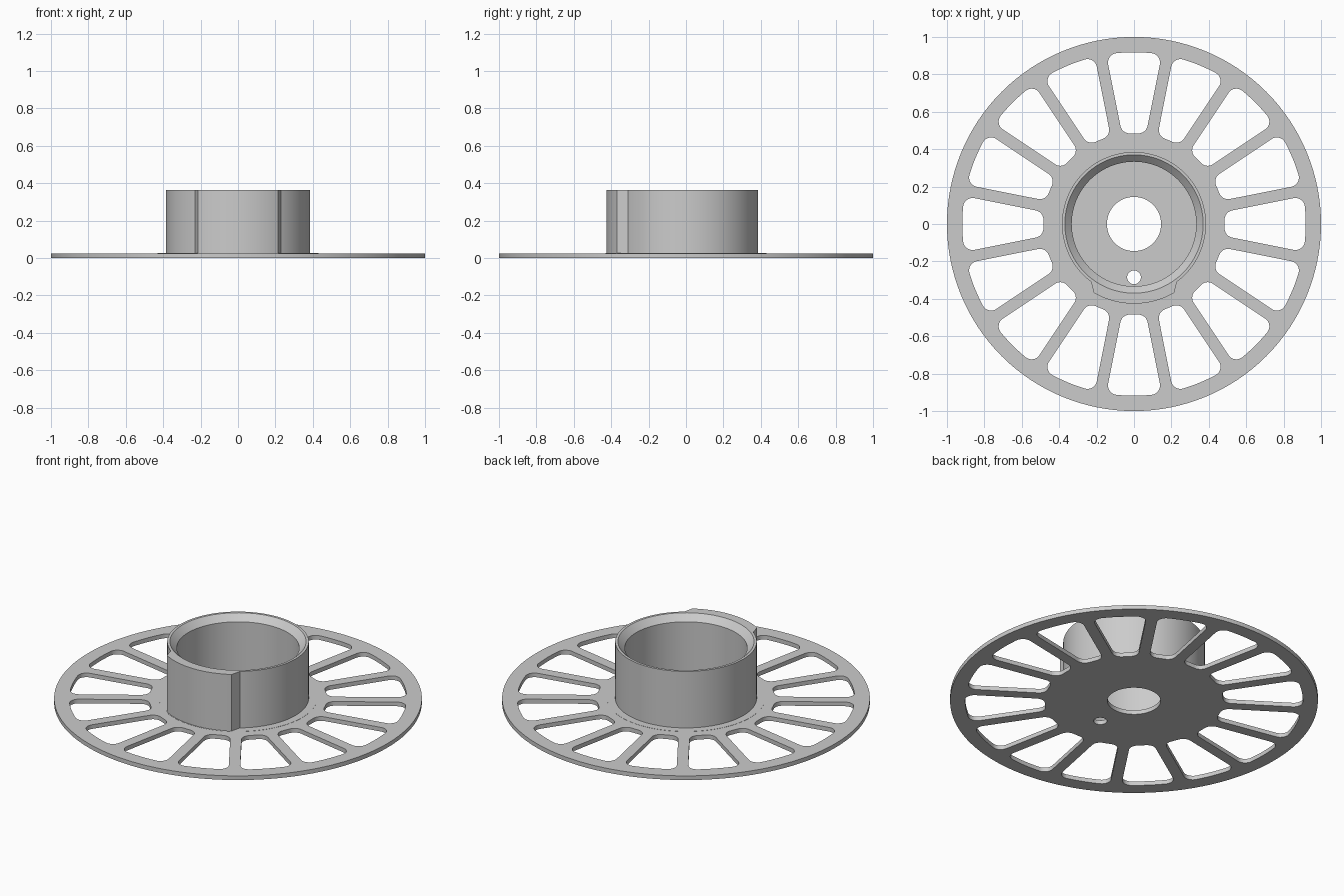
import bpy, bmesh
from math import sin, cos, asin, pi, radians

cube = bpy.data.objects.get("Cube")
if cube:
    bpy.data.objects.remove(cube, do_unlink=True)

grey = bpy.data.materials.new("light_grey")
grey.use_nodes = True
grey.diffuse_color = (0.6, 0.6, 0.6, 1)
grey.node_tree.nodes["Principled BSDF"].inputs["Base Color"].default_value = (0.6, 0.6, 0.6, 1)


def arc(radius, start, end, steps, centre=(0, 0)):
    """Points along an arc, both ends included."""
    angles = [start + (end - start) * i / steps for i in range(steps + 1)]
    return [(centre[0] + radius * cos(a), centre[1] + radius * sin(a)) for a in angles]


def circle(radius, steps, centre=(0, 0)):
    return arc(radius, 0, 2 * pi, steps, centre)[:-1]


def finish(name, bm):
    """Turn a bmesh into a smooth-shaded object with sharp edges."""
    bmesh.ops.remove_doubles(bm, verts=bm.verts, dist=0.0001)
    bmesh.ops.recalc_face_normals(bm, faces=bm.faces)
    mesh = bpy.data.meshes.new(name)
    bm.to_mesh(mesh)
    bm.free()
    mesh.materials.clear()
    mesh.materials.append(grey)
    obj = bpy.data.objects.new(name, mesh)
    bpy.context.collection.objects.link(obj)
    bpy.ops.object.select_all(action='DESELECT')
    obj.select_set(True)
    bpy.context.view_layer.objects.active = obj
    bpy.ops.object.shade_smooth_by_angle(angle=radians(30))
    return obj


def extrude_outlines(name, outlines, low, high):
    """Fill outlines (inner ones become holes) and extrude them from low to high."""
    curve = bpy.data.curves.new(name + "_outline", 'CURVE')
    curve.dimensions = '2D'
    curve.fill_mode = 'BOTH'
    curve.extrude = (high - low) / 2
    for points in outlines:
        spline = curve.splines.new('POLY')
        spline.points.add(len(points) - 1)
        for p, (x, y) in zip(spline.points, points):
            p.co = (x, y, 0, 1)
        spline.use_cyclic_u = True
    helper = bpy.data.objects.new(name + "_outline", curve)
    bpy.context.collection.objects.link(helper)
    graph = bpy.context.evaluated_depsgraph_get()
    mesh = bpy.data.meshes.new_from_object(helper.evaluated_get(graph))
    bm = bmesh.new()
    bm.from_mesh(mesh)
    bpy.data.objects.remove(helper, do_unlink=True)
    bpy.data.curves.remove(curve)
    bpy.data.meshes.remove(mesh)
    bmesh.ops.translate(bm, verts=bm.verts, vec=(0, 0, (low + high) / 2))
    return finish(name, bm)


def lathe(name, profile, steps):
    """Spin a closed (radius, z) profile around the z axis."""
    bm = bmesh.new()
    rings = [[bm.verts.new((r * cos(2 * pi * i / steps), r * sin(2 * pi * i / steps), z))
              for r, z in profile] for i in range(steps)]
    n = len(profile)
    for i in range(steps):
        a, b = rings[i], rings[(i + 1) % steps]
        for j in range(n):
            k = (j + 1) % n
            bm.faces.new((a[j], b[j], b[k], a[k]))
    return finish(name, bm)


def window(turn, inner=0.485, outer=0.918, half_spoke=0.031, fillet=0.05):
    """Rounded opening between two parallel-sided spokes."""
    half = pi / SPOKES
    a_out = half - asin((half_spoke + fillet) / (outer - fillet))
    a_in = half - asin((half_spoke + fillet) / (inner + fillet))

    def centre(r, a):
        return (r * cos(a), r * sin(a))

    side = arc(fillet, a_out, half + pi / 2, 8, centre(outer - fillet, a_out))
    side += arc(fillet, half + pi / 2, a_in + pi, 8, centre(inner + fillet, a_in))
    mirrored = [(x, -y) for x, y in reversed(side)]
    rim = arc(outer, -a_out, a_out, 6)[1:-1]
    return [(x * cos(turn) - y * sin(turn), x * sin(turn) + y * cos(turn))
            for x, y in side + mirrored + rim]


SPOKES = 16
PLATE_TOP = 0.025
HUB_TOP = 0.365

# Spoked plate with centre bore and small pin hole
outlines = [circle(1, 128), circle(0.145, 48), circle(0.037, 20, (0, -0.285))]
outlines += [window(2 * pi * i / SPOKES) for i in range(SPOKES)]
extrude_outlines("spoked_plate", outlines, 0, PLATE_TOP)

# Very shallow step around the foot of the hub
extrude_outlines("hub_foot", [circle(0.43, 96), circle(0.36, 96)], 0.02, PLATE_TOP + 0.001)

# Hub wall with chamfered mouth
lathe("hub_wall", [(0.333, 0.02), (0.385, 0.02), (0.385, HUB_TOP),
                   (0.37, HUB_TOP), (0.333, HUB_TOP - 0.037)], 96)

# Raised pad on the front of the hub
a_outer = asin(0.215 / 0.426)
a_inner = asin(0.23 / 0.384)
pad = arc(0.426, -pi / 2 - a_outer, -pi / 2 + a_outer, 20)
pad += arc(0.384, -pi / 2 + a_inner, -pi / 2 - a_inner, 20)
extrude_outlines("front_pad", [pad], 0.02, HUB_TOP)
